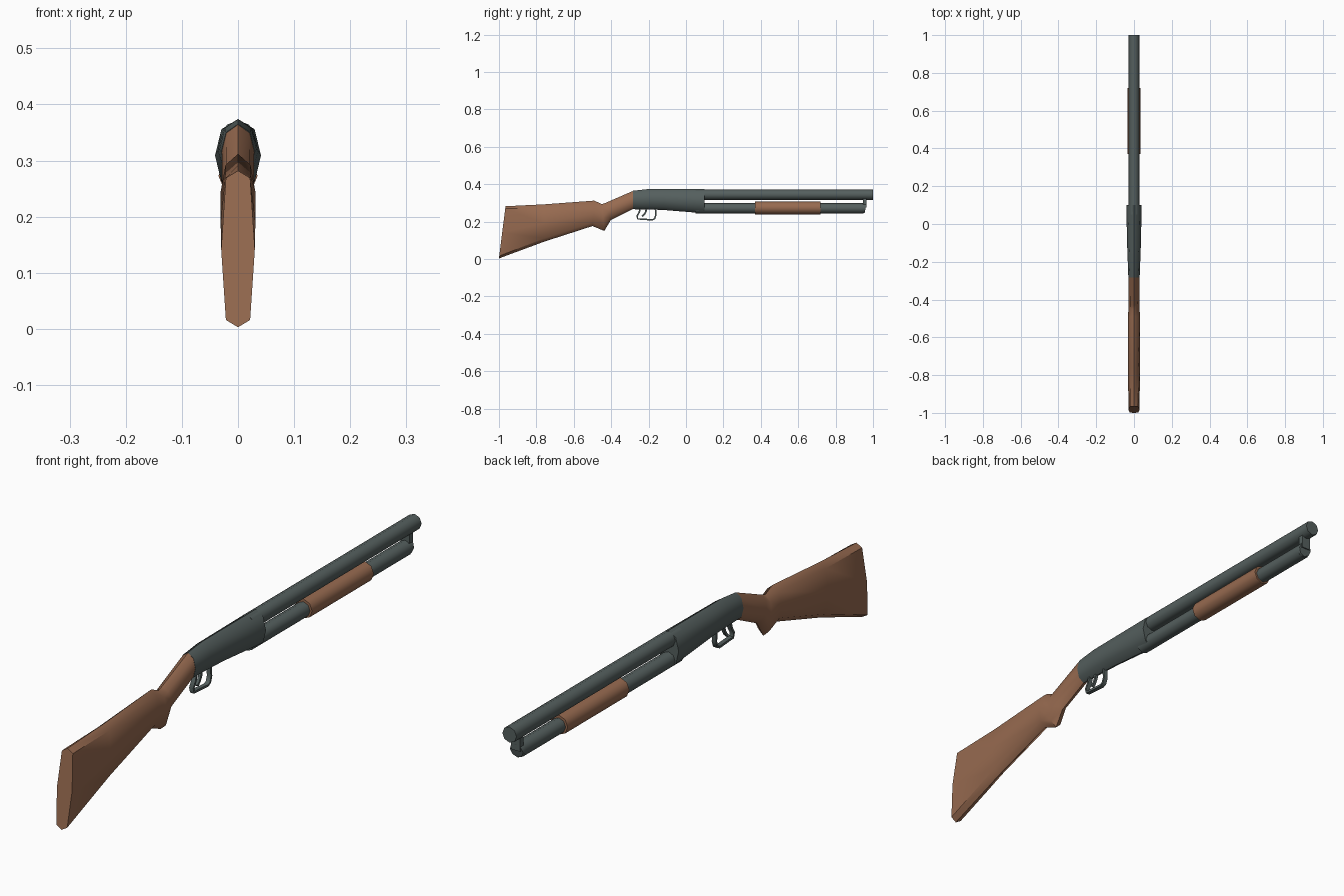
import bpy, bmesh, math
from mathutils import Vector

if "Cube" in bpy.data.objects:
    bpy.data.objects.remove(bpy.data.objects["Cube"])


def material(name, color):
    m = bpy.data.materials.new(name)
    m.diffuse_color = (*color, 1)
    m.use_nodes = True
    m.node_tree.nodes["Principled BSDF"].inputs["Base Color"].default_value = m.diffuse_color
    return m


wood = material("brown wood", (0.31, 0.145, 0.08))
metal = material("dark grey metal", (0.09, 0.115, 0.112))


def finish(name, bm, mat, angle=50):
    bmesh.ops.recalc_face_normals(bm, faces=bm.faces)
    me = bpy.data.meshes.new(name)
    bm.to_mesh(me)
    bm.free()
    me.materials.append(mat)
    ob = bpy.data.objects.new(name, me)
    bpy.context.collection.objects.link(ob)
    bpy.ops.object.select_all(action='DESELECT')
    ob.select_set(True)
    bpy.context.view_layer.objects.active = ob
    bpy.ops.object.shade_smooth_by_angle(angle=math.radians(angle))
    return ob


def bridge(bm, rings):
    loops = [[bm.verts.new(p) for p in r] for r in rings]
    n = len(loops[0])
    for a, b in zip(loops, loops[1:]):
        for i in range(n):
            bm.faces.new((a[i], a[(i + 1) % n], b[(i + 1) % n], b[i]))
    bm.faces.new(loops[0])
    bm.faces.new(loops[-1])


def section(top, bottom, w, drop):
    """Eight-sided slanted ring between a top and a bottom point (y, z)."""
    t, b = Vector((0, *top)), Vector((0, *bottom))
    d = (b - t).normalized() * drop
    x, xs = Vector((w, 0, 0)), Vector((w * 0.72, 0, 0))
    mid = (t + b) / 2
    return [t, t + d + xs, mid + x, b - d + xs, b, b - d - xs, mid - x, t + d - xs]


def loft(name, sections, mat):
    bm = bmesh.new()
    bridge(bm, [section(*s) for s in sections])
    return finish(name, bm, mat)


def tube(name, y0, y1, z, r, mat):
    bm = bmesh.new()
    ring = [(r * math.sin(a), z + r * math.cos(a))
            for a in (i * math.pi / 4 for i in range(8))]
    bridge(bm, [[(x, y, h) for x, h in ring] for y in (y0, y1)])
    return finish(name, bm, mat)


def strip(name, path, half_w, thick, mat):
    """Flat bar following a path in the y-z plane."""
    pts = [Vector((0, *p)) for p in path]
    rings = []
    for i, p in enumerate(pts):
        t = (pts[min(i + 1, len(pts) - 1)] - pts[max(i - 1, 0)]).normalized()
        n = Vector((0, -t.z, t.y)) * thick / 2
        x = Vector((half_w, 0, 0))
        rings.append([p + n + x, p + n - x, p - n - x, p - n + x])
    bm = bmesh.new()
    bridge(bm, rings)
    return finish(name, bm, mat)


# Shoulder stock and grip
loft("stock", [
    ((-0.965, 0.282), (-1.0, 0.003), 0.030, 0.013),
    ((-0.76, 0.292), (-0.76, 0.092), 0.031, 0.018),
    ((-0.49, 0.312), (-0.50, 0.176), 0.031, 0.020),
    ((-0.45, 0.293), (-0.437, 0.150), 0.030, 0.020),
    ((-0.43, 0.300), (-0.402, 0.208), 0.028, 0.016),
    ((-0.283, 0.364), (-0.283, 0.267), 0.029, 0.015)], wood)

# Receiver
loft("receiver", [
    ((-0.283, 0.365), (-0.283, 0.266), 0.030, 0.015),
    ((-0.20, 0.374), (-0.20, 0.265), 0.033, 0.016),
    ((-0.12, 0.374), (-0.12, 0.262), 0.036, 0.017),
    ((0.10, 0.374), (0.10, 0.244), 0.041, 0.018)], metal)

# Barrel, magazine tube and sliding fore grip
tube("barrel", 0.05, 1.0, 0.344, 0.028, metal)
tube("magazine_tube", 0.05, 0.95, 0.271, 0.027, metal)
tube("fore_grip", 0.37, 0.72, 0.273, 0.035, wood)

# Magazine end cap and the bracket joining it to the barrel
loft("magazine_cap", [
    ((0.945, 0.298), (0.945, 0.244), 0.027, 0.008),
    ((0.966, 0.298), (0.955, 0.246), 0.026, 0.008)], metal)
strip("barrel_bracket", [(0.956, 0.275), (0.956, 0.33)], 0.018, 0.019, metal)

# Trigger guard and trigger
strip("trigger_guard", [
    (-0.243, 0.275), (-0.250, 0.250), (-0.262, 0.230), (-0.258, 0.214),
    (-0.235, 0.213), (-0.180, 0.209), (-0.168, 0.215), (-0.161, 0.235),
    (-0.164, 0.275)], 0.008, 0.008, metal)
strip("trigger", [
    (-0.212, 0.275), (-0.214, 0.255), (-0.222, 0.240), (-0.234, 0.228)],
    0.005, 0.009, metal)
